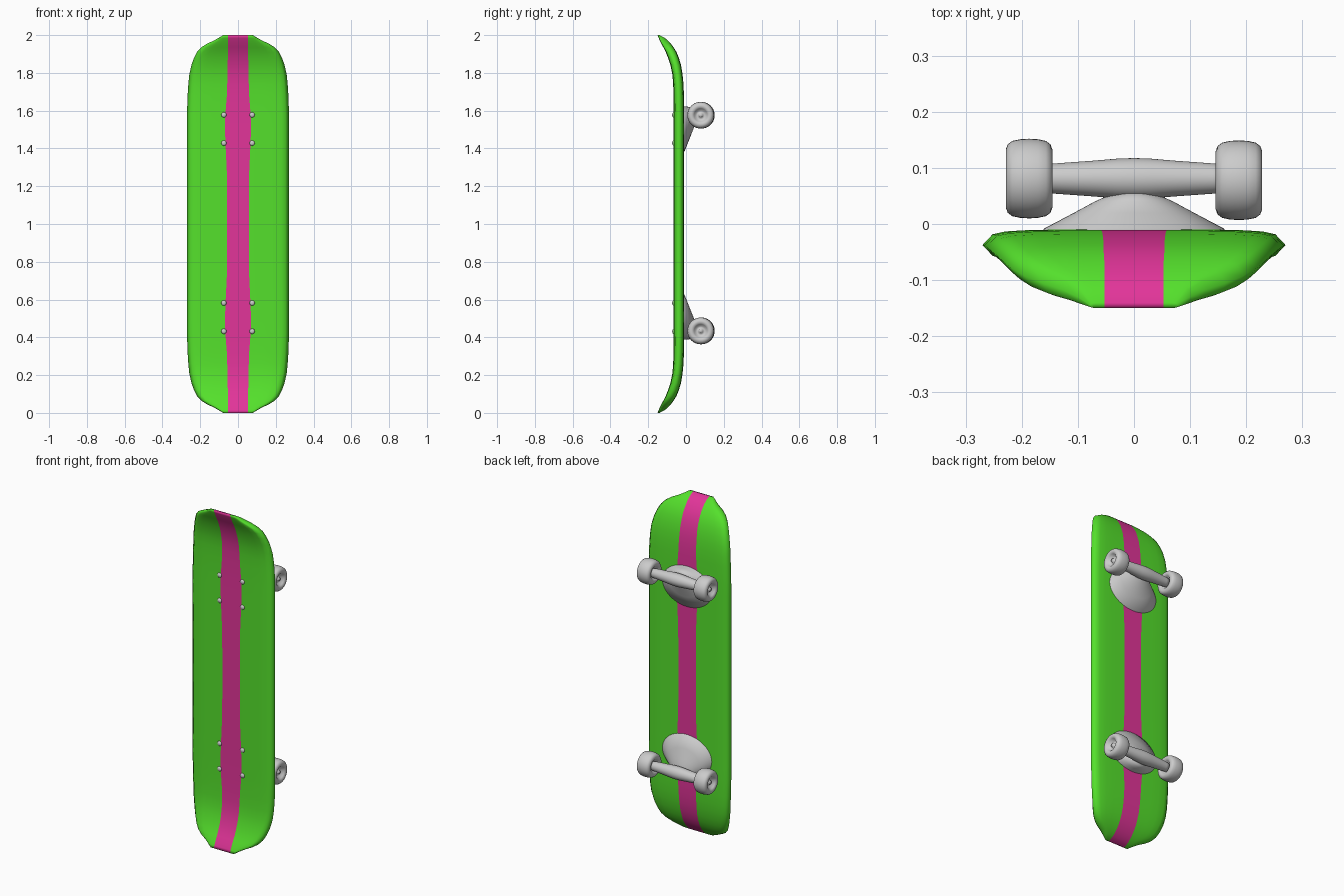
import bpy, bmesh, math

if "Cube" in bpy.data.objects:
    bpy.data.objects.remove(bpy.data.objects["Cube"])

def material(name, color):
    m = bpy.data.materials.new(name)
    m.diffuse_color = color
    m.use_nodes = True
    m.node_tree.nodes["Principled BSDF"].inputs["Base Color"].default_value = m.diffuse_color
    return m

def finish(name, bm, mats=()):
    bmesh.ops.recalc_face_normals(bm, faces=bm.faces)
    me = bpy.data.meshes.new(name)
    bm.to_mesh(me)
    bm.free()
    for m in mats:
        me.materials.append(m)
    for p in me.polygons:
        p.use_smooth = True
    ob = bpy.data.objects.new(name, me)
    bpy.context.collection.objects.link(ob)
    return ob

def skin(bm, rings):
    """Bridge equal-length closed rings; returns vertex rings and faces by column."""
    vr = [[bm.verts.new(p) for p in r] for r in rings]
    n = len(vr[0])
    cols = [(j, bm.faces.new((a[j], a[(j + 1) % n], b[(j + 1) % n], b[j])))
            for a, b in zip(vr, vr[1:]) for j in range(n)]
    return vr, cols

def lathe_x(name, profile, centre, side=1, seg=40):
    """Revolve (radius, x) points around the x axis."""
    cx, cy, cz = centre
    bm = bmesh.new()
    rings = [[(cx + side * x, cy + max(r, 1e-4) * math.cos(2 * math.pi * k / seg),
               cz + max(r, 1e-4) * math.sin(2 * math.pi * k / seg)) for k in range(seg)]
             for r, x in profile]
    vr, _ = skin(bm, rings)
    bm.faces.new(vr[0])
    bm.faces.new(vr[-1])
    return finish(name, bm)

green = material("deck_green", (0.09, 0.75, 0.025, 1))
pink = material("stripe_pink", (0.76, 0.035, 0.32, 1))

# Deck: distance from middle, half width, front y, back y, stripe half width
half = [(0.0, .270, -.065, -.010, .057), (.25, .270, -.065, -.010, .058),
        (.42, .270, -.065, -.010, .066), (.50, .270, -.065, -.010, .069),
        (.58, .270, -.065, -.010, .067), (.68, .267, -.066, -.011, .059),
        (.74, .263, -.068, -.013, .057), (.79, .258, -.072, -.018, .056),
        (.84, .247, -.082, -.026, .055), (.88, .233, -.095, -.038, .054),
        (.91, .218, -.107, -.050, .054), (.935, .195, -.120, -.065, .053),
        (.955, .163, -.131, -.080, .053), (.97, .130, -.138, -.094, .053),
        (.985, .103, -.145, -.112, .053), (1.0, .078, -.150, -.140, .053)]
stations = [(-d, *r) for d, *r in reversed(half[1:])] + half
across = [(0, 1), (.35, 1), (.6, .97), (.8, .88), (.91, .7), (1, 0)]  # fraction, thickness

def section(d, w, yf, yb, s):
    mid, h = (yf + yb) / 2, (yb - yf) / 2
    right = [(s + (w - s) * f, t * h) for f, t in across]
    cols = [(-x, t) for x, t in reversed(right)] + right
    front = [(x, mid - t, 1 + d) for x, t in cols]
    back = [(x, mid + t, 1 + d) for x, t in reversed(cols[1:-1])]
    return front + back

bm = bmesh.new()
vr, cols = skin(bm, [section(*s) for s in stations])
for j, f in cols:
    f.material_index = int(j in (5, 16))
for ring in (vr[0], vr[-1]):
    for i in range(11):
        corners = dict.fromkeys((ring[i], ring[i + 1], ring[21 - i], ring[(22 - i) % 22]))
        bm.faces.new(list(corners)).material_index = int(i == 5)
finish("deck", bm, (green, pink))

wheel = [(0, .03), (.010, .03), (.013, .018), (.026, .019), (.035, .035), (.043, .041),
         (.052, .0415), (.061, .038), (.067, .030), (.070, .016), (.071, 0),
         (.070, -.016), (.067, -.030), (.061, -.038), (.052, -.0415), (.043, -.041),
         (.035, -.035), (.026, -.022), (0, -.022)]
axle = [(.024, -.17), (.027, -.14), (.032, -.07), (.0355, -.03), (.0365, 0),
        (.0355, .03), (.032, .07), (.027, .14), (.024, .17)]

for label, base_z, out in (("upper", 1.503, 1), ("lower", .507, -1)):
    # Axle and its two wheels
    wz = base_z + out * .073
    lathe_x(label + "_axle", axle, (0, .081, wz))
    for side, name in ((1, "right"), (-1, "left")):
        lathe_x(f"{label}_{name}_wheel", wheel,
                (side * .187, .0795 - side * .0015, wz), side)

    # Skewed cone mount: y, x radius, z radius, z shift
    bm = bmesh.new()
    mount = [(-.02, .168, .121, 0), (-.008, .160, .119, 0), (.020, .107, .083, .034),
             (.040, .070, .056, .058), (.049, .050, .041, .067), (.055, .030, .026, .072),
             (.058, .012, .010, .075)]
    ring_pts = [[(rx * math.cos(2 * math.pi * k / 48), y,
                  base_z + out * dz + rz * math.sin(2 * math.pi * k / 48))
                 for k in range(48)] for y, rx, rz, dz in mount]
    vr, _ = skin(bm, ring_pts)
    bm.faces.new(vr[0])
    bm.faces.new(vr[-1])
    finish(label + "_mount", bm)

    # Bolt heads on the front of the deck
    for x in (-.075, .075):
        for dz in (-.075, .075):
            bm = bmesh.new()
            bmesh.ops.create_uvsphere(bm, u_segments=16, v_segments=8, radius=.014)
            bmesh.ops.scale(bm, vec=(1, .6, 1), verts=bm.verts)
            bmesh.ops.translate(bm, vec=(x, -.065, base_z + dz), verts=bm.verts)
            finish(label + "_bolt", bm)
